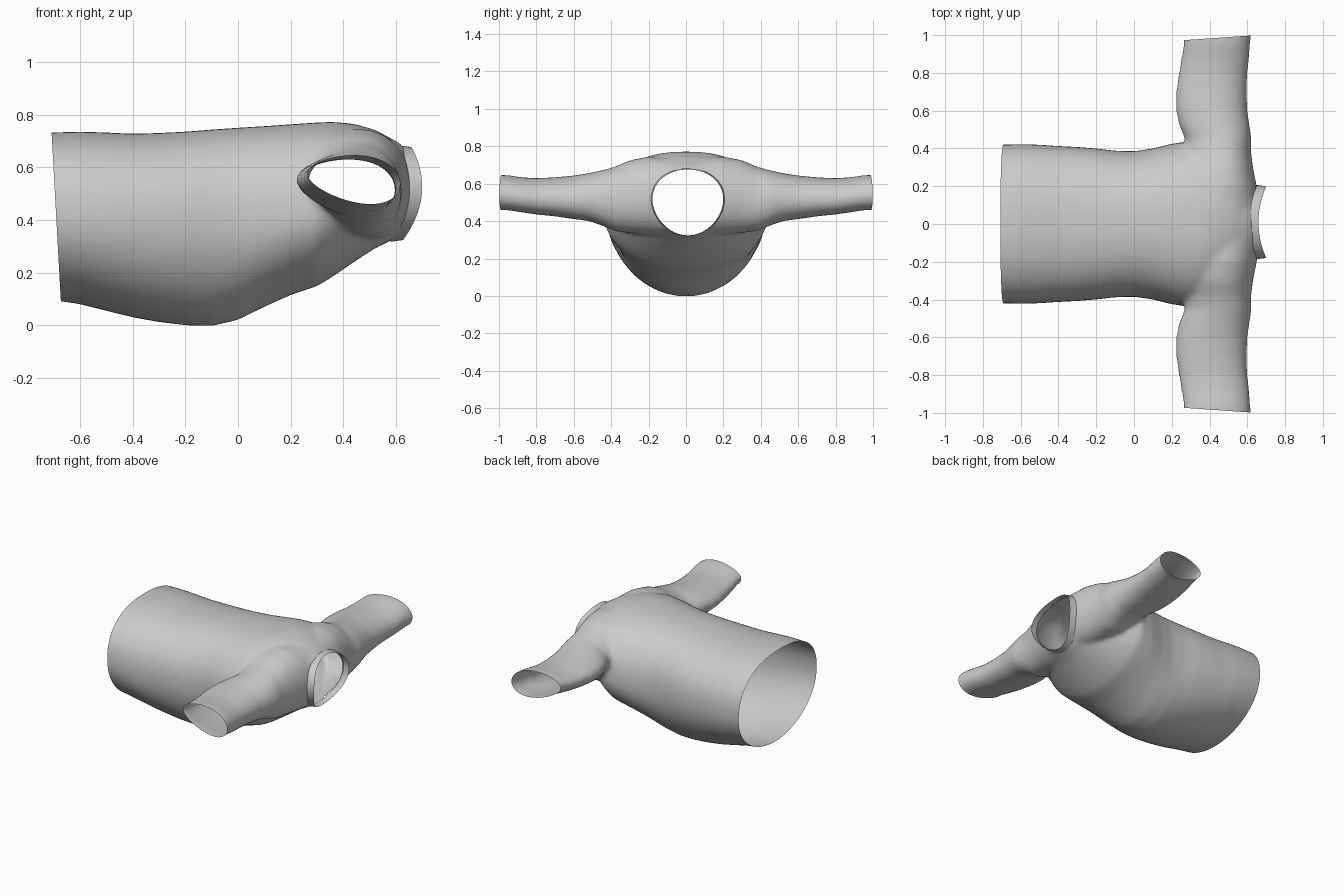
import bpy, bmesh
from math import sin, cos, pi, copysign
from mathutils import Vector

if "Cube" in bpy.data.objects:
    bpy.data.objects.remove(bpy.data.objects["Cube"])

N = 64


def spow(v, p):
    return copysign(abs(v) ** p, v)


def loft(bm, rings, cap=True):
    vs = [[bm.verts.new(p) for p in r] for r in rings]
    for a, b in zip(vs, vs[1:]):
        for i in range(N):
            j = (i + 1) % N
            bm.faces.new((a[i], a[j], b[j], b[i]))
    if cap:
        bm.faces.new(vs[0])
        bm.faces.new(vs[-1][::-1])


def to_object(bm, name):
    bmesh.ops.recalc_face_normals(bm, faces=bm.faces)
    me = bpy.data.meshes.new(name)
    bm.to_mesh(me)
    bm.free()
    ob = bpy.data.objects.new(name, me)
    bpy.context.collection.objects.link(ob)
    return ob


def torso_ring(x, lo, hi, w, mid):
    pts = []
    for i in range(N):
        t = 2 * pi * i / N
        c, s = cos(t), sin(t)
        if s > 0:
            y, z = w * spow(c, .85), mid + (hi - mid) * s ** .85
        else:
            y, z = w * c, mid + (mid - lo) * s
        pts.append((x, y, z))
    return pts


def sleeve_ring(y, x0, x1, lo, hi):
    # teardrop section, blunt towards the neck side
    pts = []
    for i in range(N):
        t = 2 * pi * i / N
        c, s = cos(t), sin(t)
        pts.append(((x0 + x1) / 2 + (x1 - x0) / 2 * c, y,
                    (lo + hi) / 2 + (hi - lo) / 2 * s * (1 + .22 * c) / 1.03 - .02 * c))
    return pts


# torso: x, bottom, top, half width, height of widest point
torso = [(-.80, .11, .73, .42, .42), (-.70, .095, .732, .42, .42), (-.60, .08, .735, .422, .41),
         (-.50, .055, .732, .42, .40), (-.40, .03, .727, .413, .40), (-.30, .012, .73, .408, .40),
         (-.20, .0, .735, .40, .40), (-.10, -.003, .743, .388, .40), (0, .02, .75, .385, .40),
         (.10, .07, .756, .40, .40), (.20, .115, .763, .425, .41), (.30, .148, .77, .44, .43),
         (.36, .185, .772, .42, .45), (.44, .24, .765, .37, .47), (.52, .292, .742, .29, .49),
         (.60, .33, .70, .21, .5), (.64, .35, .67, .18, .5)]
# sleeves and shoulder yoke: y, x range, z range
half = [(.10, .22, .665, .325, .745), (.20, .22, .65, .33, .75), (.30, .24, .63, .34, .73),
        (.38, .26, .62, .35, .695), (.45, .27, .622, .38, .675), (.52, .24, .612, .405, .66),
        (.60, .222, .60, .415, .647), (.70, .222, .597, .43, .637), (.80, .237, .60, .44, .632),
        (.88, .25, .61, .452, .637), (.95, .262, .615, .463, .648), (1.1, .262, .625, .47, .652)]
bm = bmesh.new()
loft(bm, [torso_ring(*s) for s in torso])
loft(bm, [sleeve_ring(-y, *s) for y, *s in half[::-1]] + [sleeve_ring(*s) for s in half])
shirt = to_object(bm, "shirt_body")

# blend into one skin
m = shirt.modifiers.new("blend", 'REMESH')
m.mode = 'VOXEL'
m.voxel_size = .014
m = shirt.modifiers.new("soften", 'SMOOTH')
m.factor = .5
m.iterations = 10
dg = bpy.context.evaluated_depsgraph_get()
skin = bpy.data.meshes.new_from_object(shirt.evaluated_get(dg))
shirt.modifiers.clear()
bm = bmesh.new()
bm.from_mesh(skin)

# open the hem and the two cuffs
cuts = [((-.69, 0, .41), (-1, 0, -.055)),
        ((.62, .998, 0), (-.07, 1, 0)), ((.62, -.998, 0), (-.07, -1, 0))]
for co, no in cuts:
    bmesh.ops.bisect_plane(bm, geom=bm.verts[:] + bm.edges[:] + bm.faces[:],
                           plane_co=co, plane_no=no, clear_outer=True)

# open the neck, then pull its rim onto the neckline
NY, NZ, RY, RZ = .01, .5, .19, .178


def neck_r(y, z):
    s = (z - NZ) / RZ
    return (((y - NY) / (RY * (1 + .1 * s))) ** 2 + s * s) ** .5


hole = [f for f in bm.faces if f.calc_center_median().x > .5
        and neck_r(*f.calc_center_median().yz) < 1]
bmesh.ops.delete(bm, geom=hole, context='FACES')
for v in bm.verts:
    if v.is_boundary and v.co.x > .5 and abs(v.co.y) < .3:
        r = neck_r(v.co.y, v.co.z)
        v.co.y = NY + (v.co.y - NY) / r
        v.co.z = NZ + (v.co.z - NZ) / r
old = shirt.data
bm.to_mesh(old)
bm.free()


# collar band, standing out further at the sides
def band_ring(u):
    pts = []
    for i in range(N):
        t = 2 * pi * i / N
        c, s = cos(t), sin(t)
        k = 1.03 - .04 * u
        x = .595 + .048 * u + .016 * s + .055 * c * c
        pts.append((x, NY + RY * k * c * (1 + .1 * s), NZ + RZ * k * s))
    return pts


bm = bmesh.new()
loft(bm, [band_ring(u) for u in (0, .33, .67, 1)], cap=False)
band = to_object(bm, "neck_band")

for ob in (shirt, band):
    for p in ob.data.polygons:
        p.use_smooth = True
